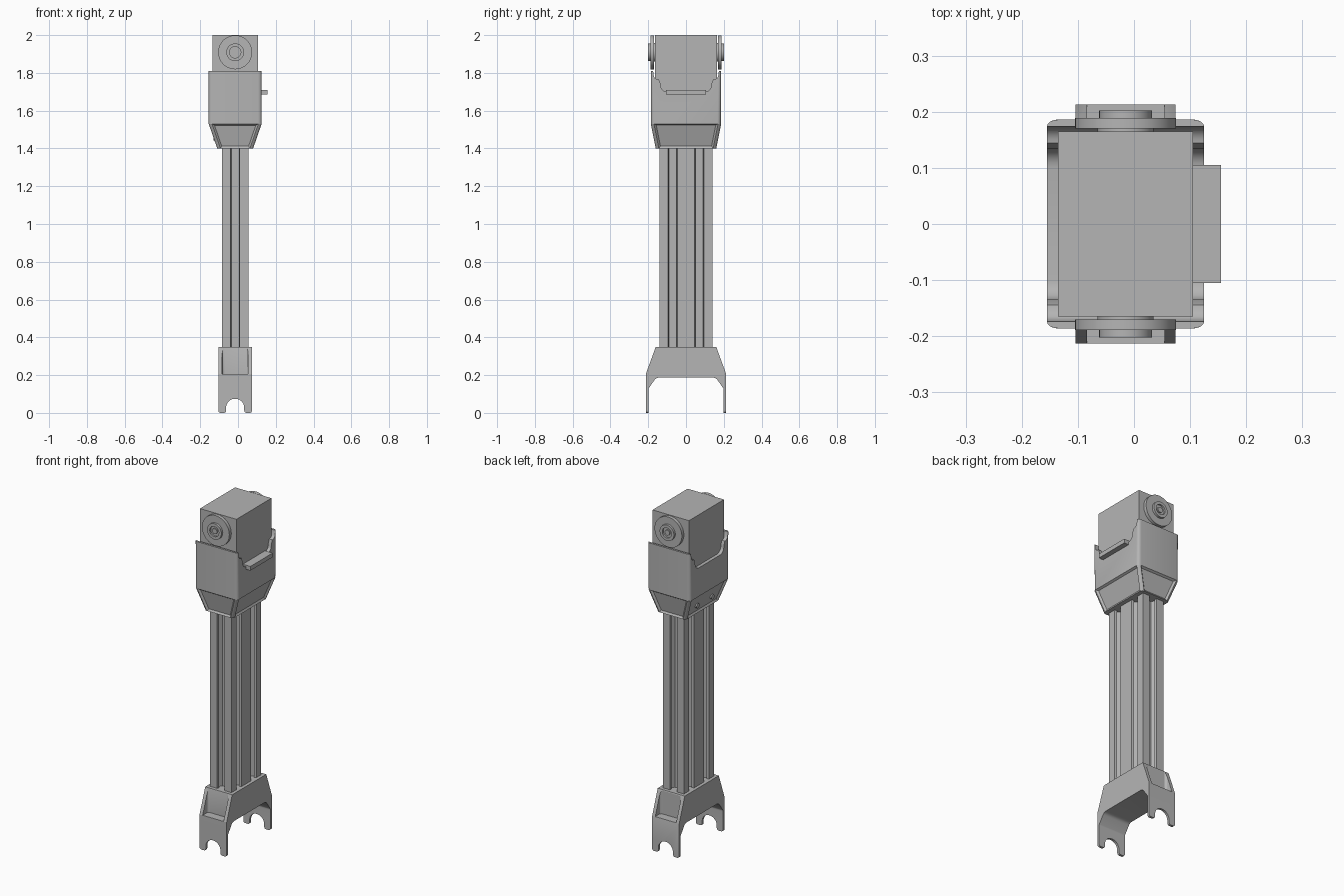
import bpy, bmesh, math
from mathutils import Vector, Matrix

cube = bpy.data.objects.get("Cube")
if cube:
    bpy.data.objects.remove(cube, do_unlink=True)

# One neutral grey for the whole model
GREY = (0.46, 0.46, 0.46, 1)
grey = bpy.data.materials.new("plain_grey")
grey.use_nodes = True
grey.diffuse_color = GREY
grey.node_tree.nodes["Principled BSDF"].inputs["Base Color"].default_value = GREY

CX = -0.015  # x of the model's middle plane


def finish(name, bm, smooth=True):
    bmesh.ops.recalc_face_normals(bm, faces=bm.faces)
    mesh = bpy.data.meshes.new(name)
    bm.to_mesh(mesh)
    bm.free()
    mesh.materials.append(grey)
    obj = bpy.data.objects.new(name, mesh)
    bpy.context.collection.objects.link(obj)
    bpy.ops.object.select_all(action="DESELECT")
    obj.select_set(True)
    bpy.context.view_layer.objects.active = obj
    if smooth:
        bpy.ops.object.shade_smooth_by_angle(angle=math.radians(32))
    return obj


def prism(points, axis, start, end):
    """Extrude a 2D outline along one axis."""
    place = {"x": lambda u, v, w: (w, u, v),
             "y": lambda u, v, w: (u, w, v),
             "z": lambda u, v, w: (u, v, w)}[axis]
    bm = bmesh.new()
    face = bm.faces.new([bm.verts.new(place(u, v, start)) for u, v in points])
    out = bmesh.ops.extrude_face_region(bm, geom=[face])
    move = Vector(place(0, 0, end - start))
    bmesh.ops.translate(bm, vec=move, verts=[g for g in out["geom"] if isinstance(g, bmesh.types.BMVert)])
    return bm


def box(x0, x1, y0, y1, z0, z1):
    return prism([(x0, y0), (x1, y0), (x1, y1), (x0, y1)], "z", z0, z1)


def arc(cx, cy, r, a0, a1, n):
    angles = [math.radians(a0 + (a1 - a0) * i / n) for i in range(n + 1)]
    return [(cx + r * math.cos(a), cy + r * math.sin(a)) for a in angles]


def mirrored(half):
    return half + [(-u, v) for u, v in reversed(half)]


def round_edges(bm, edges, size, segments=3):
    bmesh.ops.bevel(bm, geom=edges, offset=size, segments=segments,
                    profile=0.5, affect="EDGES")


def cut(obj, bm, operation):
    cutter = finish("cutter", bm, smooth=False)
    cutter.hide_render = True
    mod = obj.modifiers.new("cut", "BOOLEAN")
    mod.operation, mod.solver, mod.object = operation, "EXACT", cutter
    bpy.context.view_layer.objects.active = obj
    bpy.ops.object.modifier_apply(modifier=mod.name)
    bpy.data.objects.remove(cutter, do_unlink=True)


# Slotted tube: a double-square section with T-slots
SLOT = [(-0.024, 0), (-0.021, 0.014), (-0.037, 0.016), (-0.02, 0.043)]
SLOT += [(-t, d) for t, d in reversed(SLOT)]


def slot(cx, cy, nx, ny):
    return [(cx - t * ny - d * nx, cy + t * nx - d * ny) for t, d in SLOT]


W, D = 0.07, 0.14
half_section = (slot(W, -W, 1, 0) + slot(W, W, 1, 0) + [(W, D)]
                + slot(0, D, 0, 1) + [(-W, D)])
section = half_section + [(-u, -v) for u, v in half_section]
finish("slotted_tube", prism([(u + CX, v) for u, v in section], "z", 0.3, 1.45))

# Lower fork bracket: side profile limited by the pronged front outline
fork_half = ([(0.16, 0.35), (0.213, 0.205), (0.213, 0), (0.199, 0), (0.199, 0.12)]
             + arc(0.182, 0.123, 0.017, 10, 30, 2)
             + arc(0.142, 0.157, 0.03, 35, 90, 4))
fork = finish("fork_bracket", prism(mirrored(fork_half), "x", CX - 0.089, CX + 0.089))
prong_half = ([(0.089, 0.4)] + arc(0.077, 0.012, 0.012, 0, -90, 4)
              + arc(0.06, 0.012, 0.012, -90, -180, 4) + arc(0, 0.027, 0.048, 0, 81, 9))
cut(fork, prism([(u + CX, v) for u, v in mirrored(prong_half)], "y", -0.3, 0.3), "INTERSECT")

# Open pockets in the sloped shoulders, with rounded floor corners
for side in (-1, 1):
    pocket = box(CX - 0.069, CX + 0.069, min(side * 0.162, side * 0.3),
                 max(side * 0.162, side * 0.3), 0.206, 0.4)
    corners = [e for e in pocket.edges
               if all(abs(abs(v.co.y) - 0.162) < 0.001 for v in e.verts)
               and abs(e.verts[0].co.z - e.verts[1].co.z) > 0.1]
    round_edges(pocket, corners, 0.012)
    cut(fork, pocket, "DIFFERENCE")
bpy.context.view_layer.objects.active = fork
fork.select_set(True)
bpy.ops.object.shade_smooth_by_angle(angle=math.radians(32))

# Housing: tall front and back walls, curved cut-outs at the sides
wall_half = ([(0.186, 1.53), (0.186, 1.81), (0.174, 1.81)]
             + arc(0.144, 1.795, 0.03, -15 + 360, 270, 5)[1:]
             + arc(0.1, 1.735, 0.035, 10, -90, 6))
housing = prism(mirrored(wall_half), "x", -0.155, 0.125)
uprights = [e for e in housing.edges
            if all(abs(abs(v.co.y) - 0.186) < 0.001 for v in e.verts)
            and abs(e.verts[0].co.z - e.verts[1].co.z) > 0.1]
round_edges(housing, uprights, 0.02, 4)
finish("housing", housing)

# Tapered collar joining the housing to the tube, with recessed panels
collar = box(-0.155, 0.125, -0.186, 0.186, 1.40, 1.53)
for v in collar.verts:
    if v.co.z < 1.45:
        v.co.x = CX + math.copysign(0.095, v.co.x - CX)
        v.co.y = math.copysign(0.16, v.co.y)
round_edges(collar, [e for e in collar.edges
                     if abs(e.verts[0].co.z - e.verts[1].co.z) > 0.1], 0.016)
collar.normal_update()
panels = sorted((f for f in collar.faces if abs(f.normal.z) < 0.9),
                key=lambda f: f.calc_area())[-4:]
bmesh.ops.recalc_face_normals(collar, faces=collar.faces)
bmesh.ops.inset_individual(collar, faces=panels, thickness=0.01, depth=-0.01,
                           use_even_offset=True)
finish("tapered_collar", collar)

# Screw heads on the right side of the collar
for y in (-0.07, 0.07):
    screw = bmesh.new()
    bmesh.ops.create_cone(screw, cap_ends=True, segments=16, radius1=0.014,
                          radius2=0.014, depth=0.02,
                          matrix=Matrix.Translation((-0.119, y, 1.455))
                          @ Matrix.Rotation(math.radians(90), 4, "Y"))
    finish("collar_screw", screw)

# Motor block and the side ledge
finish("motor_block", box(-0.135, 0.105, -0.165, 0.165, 1.6, 2.0))
finish("side_ledge", box(0.1, 0.155, -0.105, 0.105, 1.685, 1.71))

# Turned output discs on the front and back
TURNED = [(0, 0.16), (0.05, 0.16), (0.05, 0.17), (0.09, 0.17), (0.09, 0.189),
          (0.047, 0.189), (0.047, 0.202), (0.03, 0.202), (0.03, 0.192),
          (0.016, 0.192), (0.016, 0.199), (0, 0.199)]
for name, side in (("front_disc", -1), ("back_disc", 1)):
    disc = bmesh.new()
    verts = [disc.verts.new((CX + r, side * y, 1.909)) for r, y in TURNED]
    edges = [disc.edges.new(pair) for pair in zip(verts, verts[1:])]
    bmesh.ops.spin(disc, geom=verts + edges, cent=(CX, 0, 1.909), axis=(0, 1, 0),
                   angle=math.tau, steps=48)
    bmesh.ops.remove_doubles(disc, verts=disc.verts, dist=0.0001)
    finish(name, disc)
